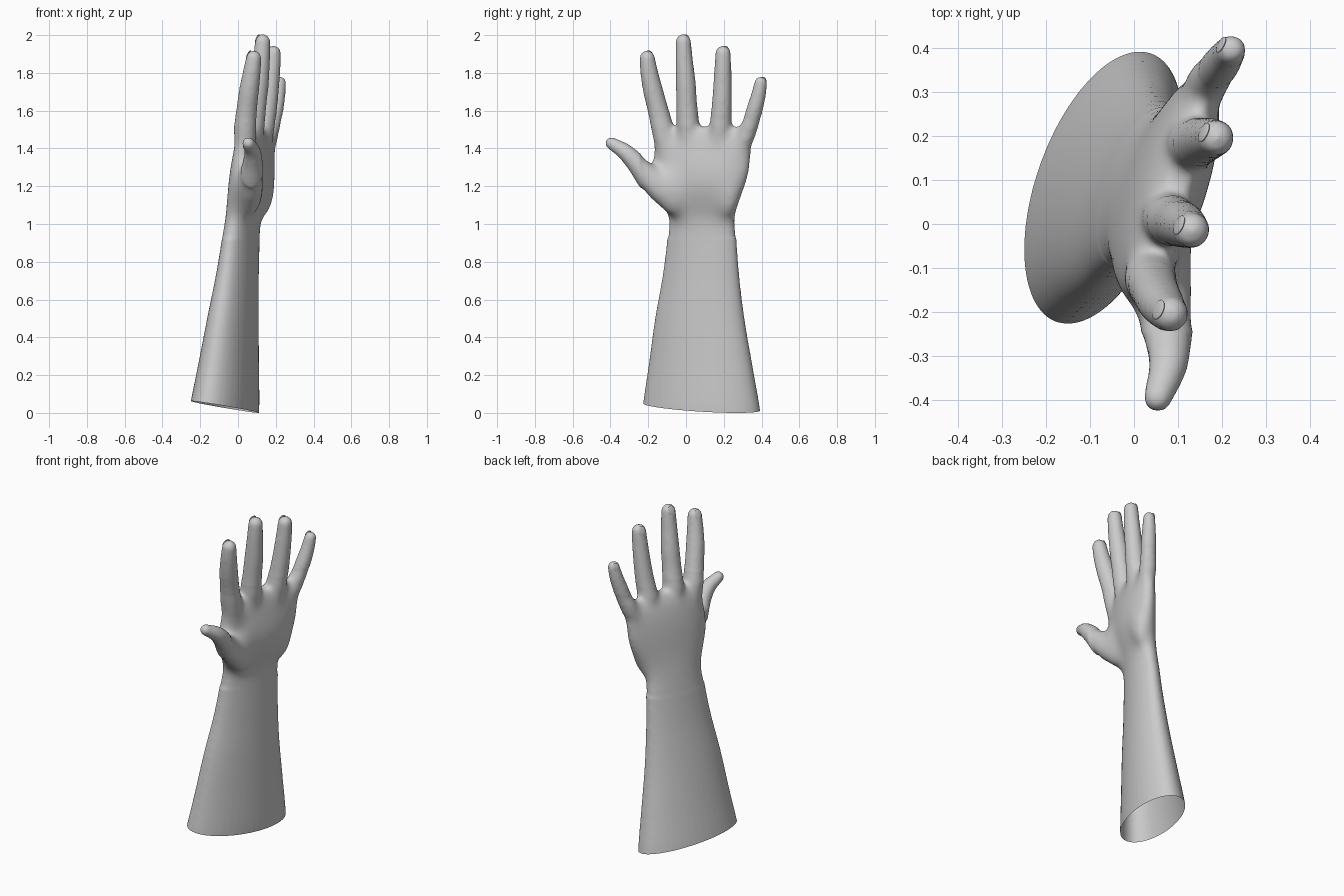
import bpy, bmesh
from math import sin, cos, pi, radians
from mathutils import Vector, Matrix

if "Cube" in bpy.data.objects:
    bpy.data.objects.remove(bpy.data.objects["Cube"])


def spline(pts, steps=5):
    """Catmull-Rom through tuples of any length."""
    P = [Vector(p) for p in pts]
    P = [P[0] * 2 - P[1]] + P + [P[-1] * 2 - P[-2]]
    out = []
    for i in range(1, len(P) - 2):
        a, b, c, d = P[i - 1:i + 3]
        for k in range(steps):
            t = k / steps
            out.append(0.5 * (2 * b + (c - a) * t + (2 * a - 5 * b + 4 * c - d) * t * t
                              + (3 * b - a - 3 * c + d) * t ** 3))
    return out + [P[-2]]


def loft(bm, rings):
    """Skin a list of rings of points and cap both ends."""
    vs = [[bm.verts.new(p) for p in r] for r in rings]
    n = len(vs[0])
    for a, b in zip(vs, vs[1:]):
        for i in range(n):
            j = (i + 1) % n
            bm.faces.new((a[i], a[j], b[j], b[i]))
    bm.faces.new(vs[0][::-1])
    bm.faces.new(vs[-1])


def digit(bm, pts, n=20):
    """Round tube through (x, y, z, radius) with a domed tip."""
    path = spline(pts)
    d = (path[-1].xyz - path[-2].xyz).normalized()
    tip, r = path[-1].xyz, path[-1].w
    for k in range(1, 7):
        t = k / 6.3 * pi / 2
        q = tip + d * r * sin(t)
        path.append(Vector((q.x, q.y, q.z, r * cos(t))))
    rings = []
    for i, p in enumerate(path):
        t = (path[min(i + 1, len(path) - 1)].xyz - path[max(i - 1, 0)].xyz).normalized()
        u = Vector((1, 0, 0)) - t * t.x
        u.normalize()
        v = t.cross(u)
        rings.append([p.xyz + (u * cos(2 * pi * k / n) + v * sin(2 * pi * k / n)) * p.w
                      for k in range(n)])
    loft(bm, rings)


def ball(bm, loc, size, tilt=18):
    m = Matrix.Translation(loc) @ Matrix.Rotation(radians(-tilt), 4, 'Z') @ Matrix.Diagonal((*size, 1))
    bmesh.ops.create_uvsphere(bm, u_segments=24, v_segments=14, radius=1, matrix=m)


bm = bmesh.new()

# forearm, wrist and palm: z, centre x, centre y, long and short half widths, turn
sections = [
    (-0.10, -.082, .081, .338, .156, 20), (0.03, -.071, .080, .325, .156, 20),
    (0.25, -.050, .077, .288, .136, 20), (0.50, -.027, .073, .248, .113, 20),
    (0.75, -.001, .080, .210, .091, 20), (1.00, .024, .085, .190, .077, 20),
    (1.10, .046, .078, .215, .085, 20), (1.20, .068, .076, .258, .093, 19),
    (1.30, .078, .083, .276, .087, 18), (1.40, .084, .087, .274, .071, 17),
    (1.47, .091, .085, .250, .052, 17), (1.51, .095, .083, .225, .030, 17)]
rings = []
for z, cx, cy, a, b, ang in spline(sections, 5):
    s, c = sin(radians(ang)), cos(radians(ang))
    ring = []
    for k in range(40):
        t = 2 * pi * k / 40
        u, v = b * cos(t), a * sin(t)
        ring.append((cx + u * c + v * s, cy - u * s + v * c, z))
    rings.append(ring)
loft(bm, rings)

# fingers and thumb, palm to tip
fingers = [
    [(.040, -.098, 1.34, .054), (.037, -.120, 1.48, .062), (.046, -.148, 1.60, .055),
     (.058, -.174, 1.70, .053), (.073, -.195, 1.80, .047), (.083, -.205, 1.874, .041)],
    [(.062, .022, 1.34, .054), (.078, .012, 1.50, .062), (.096, .004, 1.63, .055),
     (.110, -.001, 1.74, .053), (.124, -.010, 1.87, .046), (.131, -.014, 1.961, .041)],
    [(.110, .165, 1.33, .052), (.130, .180, 1.48, .061), (.152, .188, 1.60, .054),
     (.166, .192, 1.70, .050), (.180, .195, 1.82, .045), (.187, .196, 1.900, .041)],
    [(.140, .262, 1.32, .050), (.164, .316, 1.46, .052), (.184, .345, 1.54, .045),
     (.199, .365, 1.61, .043), (.212, .384, 1.68, .039), (.221, .396, 1.744, .034)]]
thumb = [(.035, .000, 1.04, .040), (.060, -.105, 1.145, .070), (.070, -.190, 1.235, .070),
         (.078, -.262, 1.318, .054), (.077, -.325, 1.380, .044), (.054, -.395, 1.424, .033)]
for pts in fingers + [thumb]:
    digit(bm, pts)

# pads at the thumb root and little finger side, and knuckles
ball(bm, (.075, -.075, 1.19), (.055, .085, .15))
ball(bm, (.135, .215, 1.22), (.060, .085, .19))
for pts in fingers:
    x, y, z, r = pts[0]
    ball(bm, (x - .014, y - .005, z + .07), (.048, .042, .08))

me = bpy.data.meshes.new("hand_and_forearm")
bm.to_mesh(me)
bm.free()
hand = bpy.data.objects.new("hand_and_forearm", me)
bpy.context.collection.objects.link(hand)

# fuse everything into one smooth skin
rm = hand.modifiers.new("fuse", 'REMESH')
rm.mode = 'VOXEL'
rm.voxel_size = 0.01
sm = hand.modifiers.new("soften", 'SMOOTH')
sm.factor = 0.5
sm.iterations = 8
deps = bpy.context.evaluated_depsgraph_get()
fused = bpy.data.meshes.new_from_object(hand.evaluated_get(deps))
hand.modifiers.clear()
hand.data = fused

# blend the pads, knuckles and finger webs into the palm
bm = bmesh.new()
bm.from_mesh(fused)
for low_z, high_z, rounds in ((.92, 1.44, 40), (.97, 1.50, 15), (1.0, 1.57, 8)):
    area = [v for v in bm.verts if low_z < v.co.z < high_z and v.co.y > -.24]
    for i in range(rounds):
        bmesh.ops.smooth_vert(bm, verts=area, factor=0.5,
                              use_axis_x=True, use_axis_y=True, use_axis_z=True)

# slanted open end of the forearm
bmesh.ops.bisect_plane(bm, geom=bm.verts[:] + bm.edges[:] + bm.faces[:],
                       plane_co=(-.07, .08, .028), plane_no=(.155, .02, 1), clear_inner=True)
low = min(v.co.z for v in bm.verts)
bmesh.ops.translate(bm, verts=bm.verts[:], vec=(0, 0, -low))
bm.to_mesh(fused)
bm.free()

# finger nails on the back of each finger tip
bm = bmesh.new()
for pts in fingers:
    p, q = Vector(pts[-2]), Vector(pts[-1])
    d = ((q - p).xyz.normalized() + Vector((.25, .02, 0))).normalized()
    n = Vector((-.94, .34, 0))
    n = (n - d * n.dot(d)).normalized()
    s = d.cross(n)
    r = q.w
    m = Matrix((n, s, d)).transposed().to_4x4()
    m.translation = q.xyz + n * r * .80 + d * r * .05
    bmesh.ops.create_uvsphere(bm, u_segments=20, v_segments=12, radius=1,
                              matrix=m @ Matrix.Diagonal((r * .14, r * .58, r * .72, 1)))
nm = bpy.data.meshes.new("finger_nails")
bm.to_mesh(nm)
bm.free()
nails = bpy.data.objects.new("finger_nails", nm)
bpy.context.collection.objects.link(nails)
nails.location.z = -low

# smooth shading
for ob in (hand, nails):
    ob.select_set(True)
bpy.context.view_layer.objects.active = hand
bpy.ops.object.shade_smooth_by_angle(angle=radians(40))
